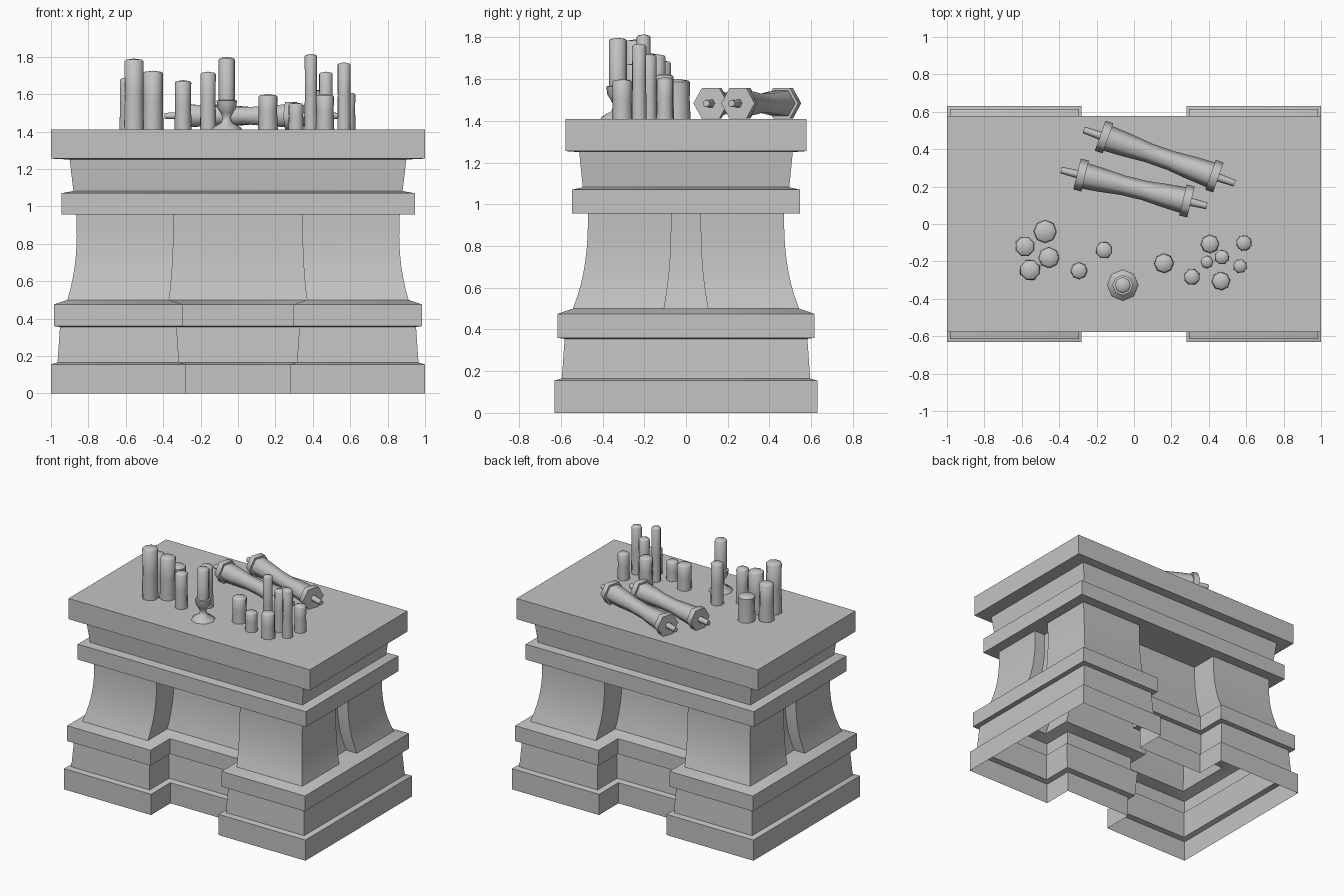
import bpy, bmesh, math
from mathutils import Vector

default = bpy.data.objects.get("Cube")
if default:
    bpy.data.objects.remove(default, do_unlink=True)

GREY = (0.55, 0.55, 0.55, 1.0)
stone = bpy.data.materials.new("stone grey")
stone.use_nodes = True
stone.diffuse_color = GREY
stone.node_tree.nodes["Principled BSDF"].inputs["Base Color"].default_value = GREY


def loft(name, rings, caps=(True, True), angle=30):
    """Skin a list of equal-length point rings; coincident points are merged."""
    bm = bmesh.new()
    loops = [[bm.verts.new(p) for p in ring] for ring in rings]
    n = len(loops[0])
    for low, high in zip(loops, loops[1:]):
        for i in range(n):
            j = (i + 1) % n
            bm.faces.new((low[i], low[j], high[j], high[i]))
    if caps[0]:
        bm.faces.new(loops[0][::-1])
    if caps[1]:
        bm.faces.new(loops[-1])
    bmesh.ops.remove_doubles(bm, verts=bm.verts, dist=0.0001)
    bmesh.ops.recalc_face_normals(bm, faces=bm.faces)
    mesh = bpy.data.meshes.new(name)
    bm.to_mesh(mesh)
    bm.free()
    mesh.materials.append(stone)
    obj = bpy.data.objects.new(name, mesh)
    bpy.context.collection.objects.link(obj)
    bpy.ops.object.select_all(action='DESELECT')
    obj.select_set(True)
    bpy.context.view_layer.objects.active = obj
    bpy.ops.object.shade_smooth_by_angle(angle=math.radians(angle))
    return obj


def lathe(name, profile, origin, axis, sides, caps=(True, True), angle=50, turn=0.0):
    """Turn (radius, distance) pairs around an axis."""
    axis = Vector(axis).normalized()
    side = Vector((0, 0, 1)).cross(axis)
    side = side.normalized() if side.length > 0.01 else Vector((1, 0, 0))
    up = axis.cross(side)
    rings = []
    for r, t in profile:
        angles = [turn + math.tau * k / sides for k in range(sides)]
        rings.append([Vector(origin) + axis * t + (side * math.cos(a) + up * math.sin(a)) * r
                      for a in angles])
    return loft(name, rings, caps, angle)


def outline(z, x, y, inner_x, inner_y, groove_w, groove_d):
    """Plan with recessed front and back and a narrow groove in each side."""
    q = [(inner_x, -inner_y), (inner_x, -y), (x, -y), (x, -groove_w), (x - groove_d, -groove_w)]
    half = q + [(a, -b) for a, b in reversed(q)]
    return [(a, b, z) for a, b in half + [(-a, -b) for a, b in half]]


# Stepped plinth and curved waist, open underneath
rings = []
for z, d in [(0, 0), (.155, 0), (.165, .035), (.355, .048), (.36, .015), (.475, .015), (.5, .088)]:
    rings.append(outline(z, 1 - d, .63 - d, .28 + d, .40 - d, .105, 0))
STEPS = 8
for k in range(STEPS + 1):
    s = k / STEPS
    f = 1 - (1 - s) ** 2.5
    rings.append(outline(.5 + .456 * s, .912 - .055 * f + .008 * s ** 3, .542 - .072 * f,
                         .368 - .024 * f, .312 - .05 * f, .105 - .035 * f, .09))
loft("plinth_and_waist", rings, (False, False))

# Cornice and table slab
levels = [(.955, .945, .547), (1.07, .945, .547), (1.082, .88, .495),
          (1.25, .9, .512), (1.255, 1, .578), (1.41, 1, .578)]
loft("cornice_and_slab", [[(-x, -y, z), (x, -y, z), (x, y, z), (-x, y, z)] for z, x, y in levels])

# Loose candles: x, y, radius, top height
TOP = 1.41
candles = [
    (-.475, -.04, .062, 1.6), (-.583, -.12, .055, 1.69), (-.455, -.18, .057, 1.725),
    (-.556, -.246, .057, 1.79), (-.294, -.25, .046, 1.675), (-.16, -.14, .046, 1.72),
    (.16, -.21, .053, 1.6), (.31, -.283, .044, 1.555), (.406, -.107, .05, 1.625),
    (.47, -.177, .04, 1.72), (.39, -.203, .035, 1.815), (.567, -.225, .038, 1.77),
    (.465, -.305, .05, 1.6), (.588, -.102, .043, 1.61)]
for i, (x, y, r, top) in enumerate(candles):
    h = top - TOP
    lathe(f"candle_{i + 1}", [(r, 0), (r * .93, h * .5), (r * .96, h - .014), (r * .8, h - .006), (0, h)],
          (x, y, TOP), (0, 0, 1), 8, (False, False), turn=i * .4)

# Candlestick with its candle
lathe("candlestick", [(.083, 0), (.075, .012), (.03, .037), (.022, .065), (.033, .09),
                      (.05, .115), (.055, .155), (.043, .158)],
      (-.06, -.327, TOP), (0, 0, 1), 8, (False, True))
lathe("candlestick_candle", [(.043, .155), (.043, .375), (.035, .383), (0, .388)],
      (-.06, -.327, TOP), (0, 0, 1), 8, (False, False))

# Two rolled scrolls with hexagonal end caps and rods: body ends, then rod overhang
scrolls = [((-.16, .465), (.43, .256), .115), ((-.283, .262), (.283, .123), .11)]
for i, (a, b, rod) in enumerate(scrolls):
    start = Vector((*a, TOP + .074))
    axis = Vector((*b, TOP + .074)) - start
    n = axis.length
    half = [(.018, -rod), (.022, -.022), (.085, -.022), (.085, .022), (.07, .022), (.064, n * .2), (.053, n * .4)]
    profile = half + [(r, n - t) for r, t in reversed(half)]
    lathe(f"scroll_{i + 1}", profile, start, axis, 6, angle=62)
